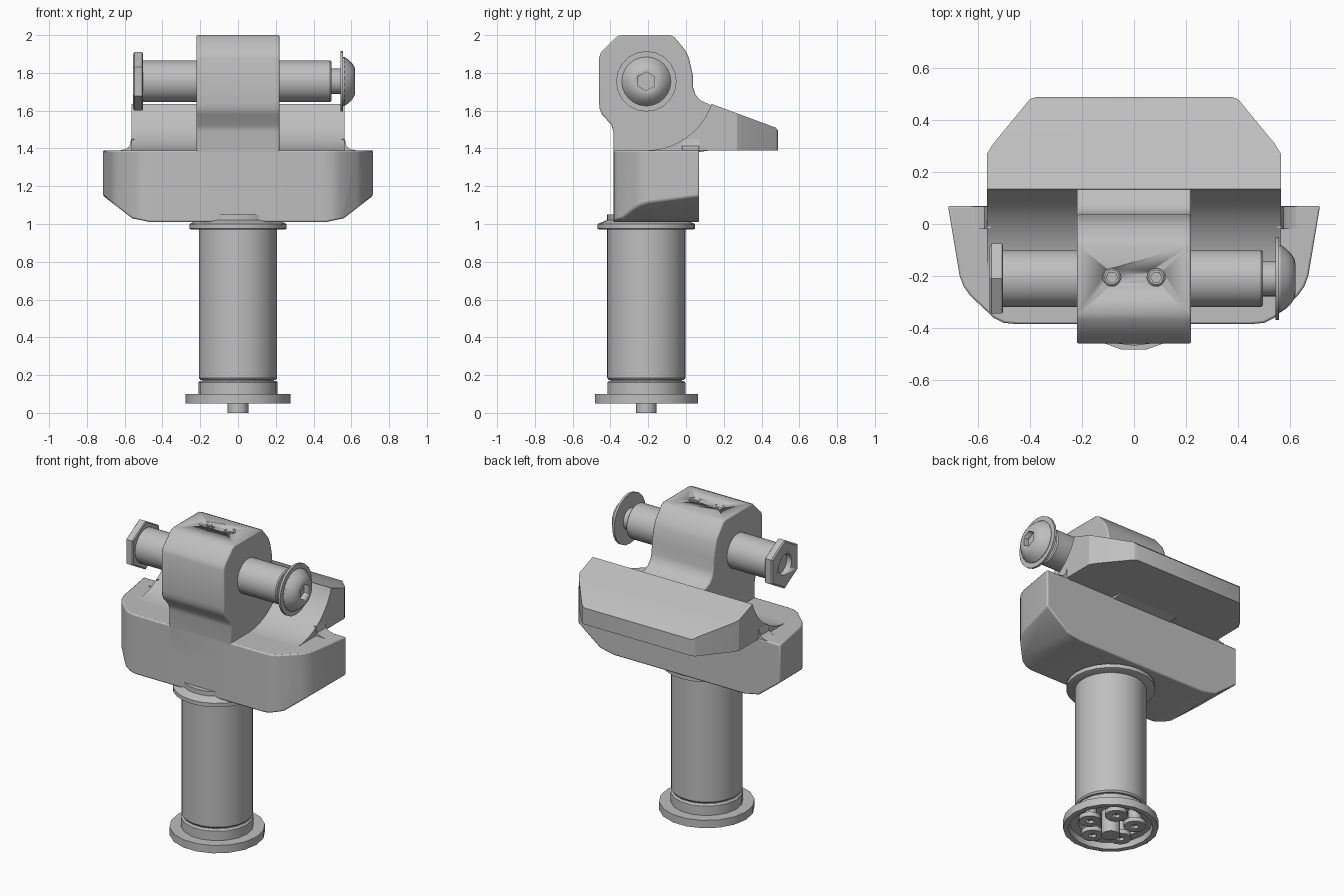
import bpy, bmesh
from math import sin, cos, pi, sqrt, radians
from mathutils import Matrix, Vector

old = bpy.data.objects.get("Cube")
if old:
    bpy.data.objects.remove(old)

metal = bpy.data.materials.new("plain grey metal")
metal.use_nodes = True
GREY = (0.52, 0.52, 0.52, 1)
metal.diffuse_color = GREY
metal.node_tree.nodes["Principled BSDF"].inputs["Base Color"].default_value = GREY

AXIS_Y = -0.21      # shared by the post and the cross pin
PIN_Z = 1.755
POST = Matrix.Translation((0, AXIS_Y, 0))
PIN = Matrix.Translation((0, AXIS_Y, PIN_Z)) @ Matrix.Rotation(pi / 2, 4, "Y")


def finish(name, bm, bevel=0):
    bmesh.ops.recalc_face_normals(bm, faces=bm.faces)
    mesh = bpy.data.meshes.new(name)
    bm.to_mesh(mesh)
    bm.free()
    mesh.materials.append(metal)
    ob = bpy.data.objects.new(name, mesh)
    bpy.context.collection.objects.link(ob)
    if bevel:
        mod = ob.modifiers.new("soft edges", "BEVEL")
        mod.width = bevel
        mod.segments = 2
        mod.limit_method = "ANGLE"
        mod.angle_limit = radians(40)
    bpy.ops.object.select_all(action="DESELECT")
    ob.select_set(True)
    bpy.context.view_layer.objects.active = ob
    bpy.ops.object.shade_smooth_by_angle(angle=radians(32))
    return ob


def prism(points, to_3d, a, b):
    """Extrude an outline between two depths a and b."""
    bm = bmesh.new()
    ends = [[bm.verts.new(to_3d(p, q, d)) for p, q in points] for d in (a, b)]
    bm.faces.new(ends[0])
    bm.faces.new(ends[1])
    n = len(points)
    for i in range(n):
        j = (i + 1) % n
        bm.faces.new((ends[0][i], ends[0][j], ends[1][j], ends[1][i]))
    return bm


def plan(p, q, d): return (p, q, d)
def side(p, q, d): return (d, p, q)
def front(p, q, d): return (p, d, q)


def chop(bm, co, no):
    """Cut away everything beyond a plane and close the cut."""
    cut = bmesh.ops.bisect_plane(bm, geom=bm.verts[:] + bm.edges[:] + bm.faces[:],
                                 plane_co=co, plane_no=Vector(no).normalized(),
                                 clear_outer=True)["geom_cut"]
    edges = [e for e in cut if isinstance(e, bmesh.types.BMEdge)]
    bmesh.ops.contextual_create(bm, geom=edges)


def lathe(name, profile, segs, place, turn=0, bevel=0):
    """Spin (radius, height) points round an axis and cap both ends."""
    bm = bmesh.new()
    rings = []
    for r, h in profile:
        rings.append([bm.verts.new(place @ Vector((r * cos(turn + 2 * pi * i / segs),
                                                   r * sin(turn + 2 * pi * i / segs), h)))
                      for i in range(segs)])
    for lo, hi in zip(rings, rings[1:]):
        for i in range(segs):
            j = (i + 1) % segs
            bm.faces.new((lo[i], lo[j], hi[j], hi[i]))
    bm.faces.new(rings[0])
    bm.faces.new(rings[-1])
    return finish(name, bm, bevel)


def drill(ob, r, a, b, segs, place):
    """Subtract a round or hexagonal hole, then drop the cutter."""
    cutter = lathe("cutter", [(r, a), (r, b)], segs, place)
    cutter.hide_render = True
    mod = ob.modifiers.new("hole", "BOOLEAN")
    mod.operation = "DIFFERENCE"
    mod.solver = "EXACT"
    mod.object = cutter
    bpy.context.view_layer.objects.active = ob
    bpy.ops.object.modifier_apply(modifier=mod.name)
    bpy.data.objects.remove(cutter)


# Wide body with rounded front corners and chamfered lower ends
half = [(0.715, 0.07), (0.67, -0.2), (0.655, -0.24), (0.63, -0.275),
        (0.54, -0.36), (0.5, -0.38), (0.45, -0.385)]
body = prism(half + [(-x, y) for x, y in reversed(half)], plan, 1.01, 1.39)
for s in (1, -1):
    chop(body, (s * 0.715, 0, 1.15), (s * 0.12, 0, -0.155))
    chop(body, (s * 0.56, 0, 1.03), (s * 0.025, 0, -0.12))
finish("body", body, 0.008)

# Rear wing: sloping top, hollowed round the pin axis, clipped rear corners
arc = []
for i in range(17):
    y = -0.2 + 0.335 * sin(i / 16 * pi / 2)
    arc.append((y, PIN_Z - sqrt(0.365 ** 2 - (y - AXIS_Y) ** 2)))
wing = prism(arc + [(0.475, 1.51), (0.488, 1.495), (0.488, 1.39)], side, -0.565, 0.565)
for s in (1, -1):
    chop(wing, (s * 0.565, 0.27, 0), (s * 0.04, 0.025, 0))
    chop(wing, (s * 0.54, 0.31, 0), (s * 0.17, 0.14, 0))
    chop(wing, (s * 0.4, 0.48, 0), (s * 0.01, 0.03, 0))
finish("rear_wing", wing)

# Small fillets between wing ends and body
for s, label in ((1, "left"), (-1, "right")):
    fillet = [(s * 0.55, 1.385), (s * 0.625, 1.39), (s * 0.595, 1.396),
              (s * 0.574, 1.412), (s * 0.565, 1.45), (s * 0.55, 1.45)]
    finish(label + "_fillet", prism(fillet, front, -0.02, 0.068))

# Upright block that carries the pin
block_side = [(-0.385, 1.2), (-0.385, 1.49), (-0.395, 1.525), (-0.445, 1.58),
              (-0.457, 1.61), (-0.46, 1.64), (-0.46, 1.88), (-0.45, 1.91),
              (-0.37, 1.99), (-0.345, 2.0), (-0.085, 2.0), (-0.062, 1.99),
              (0.0, 1.915), (0.015, 1.88), (0.036, 1.79), (0.038, 1.72),
              (0.05, 1.685), (0.075, 1.655), (0.135, 1.628), (0.2, 1.605),
              (0.2, 1.4), (0.06, 1.38), (0.06, 1.2)]
block = finish("pin_block", prism(block_side, side, -0.22, 0.22), 0.008)
bpy.ops.object.modifier_apply(modifier="soft edges")

# Set screws sunk in the block top
for s, label in ((1, "left"), (-1, "right")):
    at = Matrix.Translation((s * 0.085, AXIS_Y + 0.005, 0))
    drill(block, 0.035, 1.94, 2.05, 20, at)
    screw = lathe(label + "_set_screw", [(0.034, 1.92), (0.034, 1.98), (0.028, 1.985)], 20, at)
    drill(screw, 0.021, 1.95, 2.05, 6, at)

# Cross pin with hollow hex nut on the right and domed bolt on the left
lathe("cross_pin", [(0.11, -0.51), (0.11, 0.488), (0.104, 0.495)], 40, PIN)
lathe("bolt_neck", [(0.068, 0.45), (0.068, 0.55)], 32, PIN)
nut = lathe("hex_nut", [(0.145, -0.555), (0.155, -0.548), (0.155, -0.508), (0.148, -0.503)], 6, PIN)
drill(nut, 0.065, -0.6, -0.52, 24, PIN)
lathe("bolt_washer", [(0.16, 0.543), (0.16, 0.557)], 20, PIN)
dome = lathe("bolt_head", [(0.13, 0.55), (0.13, 0.563), (0.115, 0.585), (0.095, 0.605),
                           (0.075, 0.617), (0.06, 0.62)], 24, PIN)
drill(dome, 0.05, 0.585, 0.7, 6, PIN)

# Post, collar and lower neck
lathe("post", [(0.2, 0.175), (0.207, 0.185), (0.207, 1.05)], 40, POST)
lathe("collar", [(0.245, 0.97), (0.258, 0.975), (0.258, 1.0), (0.175, 1.035)], 24, POST)
lathe("post_core", [(0.19, 0.16), (0.19, 0.2)], 32, POST)

# Hollow foot flange
lathe("foot_flange", [(0.19, 0.15), (0.19, 0.09), (0.24, 0.088), (0.245, 0.05), (0.277, 0.05),
                      (0.277, 0.1), (0.21, 0.1), (0.21, 0.16), (0.2, 0.17)], 18, POST)
lathe("centre_rod", [(0.055, 0), (0.055, 0.16)], 24, POST)

# Ring of five screws inside the foot
for i in range(5):
    a = radians(63 + 72 * i)
    at = POST @ Matrix.Translation((0.14 * cos(a), 0.14 * sin(a), 0))
    lathe(f"foot_screw_shaft_{i + 1}", [(0.04, 0.07), (0.04, 0.16)], 16, at)
    head = lathe(f"foot_screw_head_{i + 1}", [(0.065, 0.052), (0.065, 0.08)], 20, at)
    drill(head, 0.025, 0.0, 0.07, 6, at)
